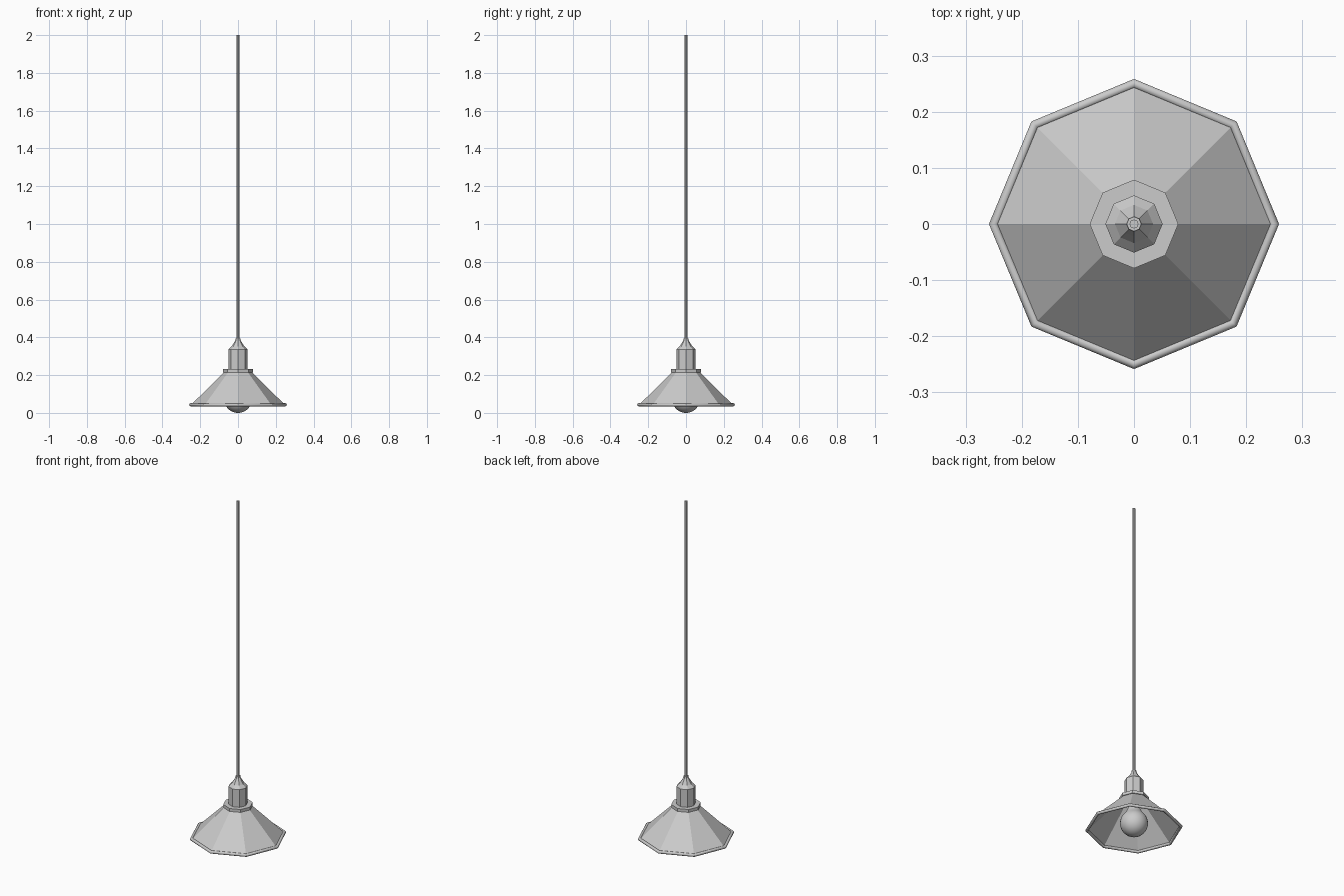
import bpy, bmesh, math

if "Cube" in bpy.data.objects:
    bpy.data.objects.remove(bpy.data.objects["Cube"])


def lathe(name, profile, sides=8, cap_start=False, cap_end=False, closed=False, smooth=None):
    """Spin a (radius, z) profile into a faceted solid with a corner on +x."""
    bm = bmesh.new()
    rings = []
    for r, z in profile:
        if r < 1e-6:
            rings.append([bm.verts.new((0, 0, z))] * sides)
        else:
            rings.append([bm.verts.new((r * math.cos(2 * math.pi * i / sides),
                                        r * math.sin(2 * math.pi * i / sides), z))
                          for i in range(sides)])
    pairs = list(zip(rings, rings[1:]))
    if closed:
        pairs.append((rings[-1], rings[0]))
    for a, b in pairs:
        for i in range(sides):
            j = (i + 1) % sides
            quad = list(dict.fromkeys((a[i], a[j], b[j], b[i])))
            bm.faces.new(quad)
    if cap_start:
        bm.faces.new(rings[0][::-1])
    if cap_end:
        bm.faces.new(rings[-1])
    bmesh.ops.recalc_face_normals(bm, faces=bm.faces)
    mesh = bpy.data.meshes.new(name)
    bm.to_mesh(mesh)
    bm.free()
    obj = bpy.data.objects.new(name, mesh)
    bpy.context.collection.objects.link(obj)
    if smooth:
        bpy.ops.object.select_all(action='DESELECT')
        obj.select_set(True)
        bpy.context.view_layer.objects.active = obj
        bpy.ops.object.shade_smooth_by_angle(angle=math.radians(smooth))
    return obj


# Hanging rod
lathe("hanging_rod", [(0.008, 0.385), (0.008, 2.0)], cap_start=True, cap_end=True)

# Tapered cap above the socket, ending in a small ferrule
lathe("socket_cap", [(0.051, 0.335), (0.034, 0.352), (0.022, 0.371),
                     (0.014, 0.384), (0.013, 0.395)], cap_start=True, cap_end=True)

# Faceted lamp socket
lathe("socket", [(0.051, 0.225), (0.051, 0.335)], cap_start=True, cap_end=True)

# Collar between socket and shade
lathe("shade_collar", [(0.079, 0.215), (0.079, 0.232)], cap_start=True, cap_end=True)

# Thin octagonal shade
lathe("lamp_shade", [(0.071, 0.218), (0.245, 0.046)])

# Rolled rim of the shade
rim = [(0.25 + 0.0085 * math.cos(2 * math.pi * k / 12),
        0.043 + 0.0085 * math.sin(2 * math.pi * k / 12)) for k in range(12)]
lathe("shade_rim", rim, closed=True, smooth=40)

# Light bulb: round globe flowing into a neck
globe = [(0.074 * math.sin(math.radians(a)), 0.074 - 0.074 * math.cos(math.radians(a)))
         for a in range(0, 136, 9)]
lathe("light_bulb", globe + [(0.042, 0.142), (0.034, 0.16), (0.03, 0.18), (0.03, 0.22)],
      sides=32, cap_end=True, smooth=40)
